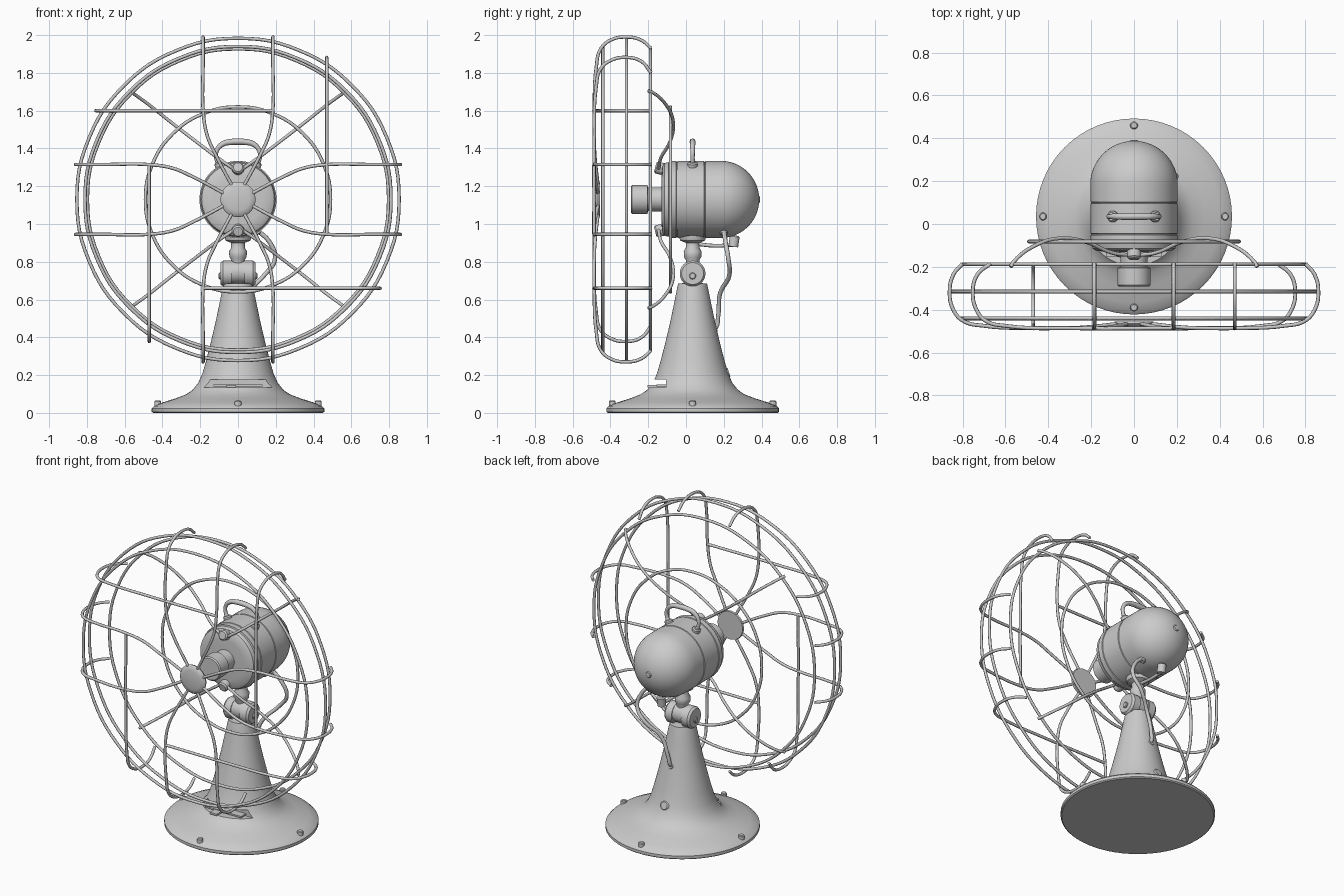
import bpy, bmesh, math
from mathutils import Vector, Matrix

if "Cube" in bpy.data.objects:
    bpy.data.objects.remove(bpy.data.objects["Cube"])

CY = 0.035      # stand axis in y
CZ = 1.13       # motor and cage axis in z
WIRE = 0.009


def finish(ob, angle=35):
    bpy.ops.object.select_all(action='DESELECT')
    ob.select_set(True)
    bpy.context.view_layer.objects.active = ob
    bpy.ops.object.shade_smooth_by_angle(angle=math.radians(angle))
    return ob


def mesh_object(name, bm):
    bmesh.ops.recalc_face_normals(bm, faces=bm.faces)
    me = bpy.data.meshes.new(name)
    bm.to_mesh(me)
    bm.free()
    ob = bpy.data.objects.new(name, me)
    bpy.context.collection.objects.link(ob)
    return ob


def lathe(name, profile, origin, direction=(0, 0, 1), segs=64):
    """Revolve (radius, height) points around direction through origin."""
    bm = bmesh.new()
    vs = [bm.verts.new((r, 0, h)) for r, h in profile]
    es = [bm.edges.new(p) for p in zip(vs, vs[1:])]
    bmesh.ops.spin(bm, geom=vs + es, cent=(0, 0, 0), axis=(0, 0, 1),
                   angle=2 * math.pi, steps=segs, use_duplicate=False)
    bmesh.ops.remove_doubles(bm, verts=bm.verts, dist=1e-5)
    rot = Vector((0, 0, 1)).rotation_difference(Vector(direction)).to_matrix().to_4x4()
    bm.transform(Matrix.Translation(origin) @ rot)
    return finish(mesh_object(name, bm))


def knob(name, origin, direction, r, length):
    """Short cylinder with a softened head."""
    b = r * 0.25
    return lathe(name, [(0, 0), (r, 0), (r, length - b), (r - b, length), (0, length)],
                 origin, direction, 20)


def tube(name, pts, radius=WIRE, radii=None, cyclic=False, res=6):
    """Round wire through points, turned into a mesh."""
    cu = bpy.data.curves.new(name, 'CURVE')
    cu.dimensions = '3D'
    cu.bevel_depth = radius
    cu.bevel_resolution = 2
    cu.resolution_u = res
    cu.use_fill_caps = True
    sp = cu.splines.new('BEZIER')
    sp.bezier_points.add(len(pts) - 1)
    sp.use_cyclic_u = cyclic
    for i, (bp, p) in enumerate(zip(sp.bezier_points, pts)):
        bp.co = p
        bp.handle_left_type = bp.handle_right_type = 'AUTO'
        bp.radius = radii[i] if radii else 1
    tmp = bpy.data.objects.new(name + "_curve", cu)
    bpy.context.collection.objects.link(tmp)
    bpy.context.view_layer.update()
    me = bpy.data.meshes.new_from_object(tmp.evaluated_get(bpy.context.evaluated_depsgraph_get()))
    bpy.data.objects.remove(tmp)
    ob = bpy.data.objects.new(name, me)
    bpy.context.collection.objects.link(ob)
    return finish(ob, 50)


def ring(name, r, y, radius=WIRE):
    pts = [(r * math.cos(a), y, CZ + r * math.sin(a))
           for a in (i * math.pi / 8 for i in range(16))]
    return tube(name, pts, radius, cyclic=True)


def box(name, lo, hi):
    bm = bmesh.new()
    bmesh.ops.create_cube(bm, size=1)
    lo, hi = Vector(lo), Vector(hi)
    bm.transform(Matrix.Translation((lo + hi) / 2) @ Matrix.Diagonal((*(hi - lo), 1)))
    return mesh_object(name, bm)


# flared stand with switch slot cut in the front
stand = lathe("stand", [
    (0, 0), (0.45, 0), (0.457, 0.006), (0.457, 0.024), (0.445, 0.036), (0.40, 0.055),
    (0.33, 0.077), (0.275, 0.098), (0.24, 0.122), (0.21, 0.16), (0.188, 0.21),
    (0.168, 0.28), (0.145, 0.37), (0.12, 0.475), (0.096, 0.59), (0.082, 0.66),
    (0.076, 0.685), (0, 0.69)], (0, CY, 0))
cutter = box("slot_cutter", (-0.2, -0.5, 0.135), (0.2, -0.105, 0.178))
cut = stand.modifiers.new("slot", 'BOOLEAN')
cut.operation, cut.object, cut.solver = 'DIFFERENCE', cutter, 'EXACT'
bpy.context.view_layer.objects.active = stand
bpy.ops.object.modifier_apply(modifier="slot")
bpy.data.objects.remove(cutter)
finish(stand)

# switch lever in the slot
box("switch_plate", (-0.13, -0.155, 0.14), (0.13, -0.10, 0.15))
box("switch_lever", (-0.06, -0.205, 0.135), (-0.01, -0.10, 0.147))

# base screws and rear cap
for i in range(4):
    a = i * math.pi / 2
    knob("base_screw", (0.425 * math.cos(a), CY + 0.425 * math.sin(a), 0.035),
         (0, 0, 1), 0.018, 0.03)
knob("rear_cap", (0, 0.185, 0.20), (0, 0.9, 0.3), 0.03, 0.045)

# tilt joint: two cheeks, knuckle, bolt heads
for s in (-1, 1):
    lathe("joint_cheek", [(0, 0), (0.068, 0), (0.068, 0.045), (0.058, 0.058), (0, 0.058)],
          (s * 0.034, CY, 0.738), (s, 0, 0), 40)
    knob("joint_bolt", (s * 0.088, CY, 0.725), (s, 0, 0), 0.018, 0.014)
lathe("joint_knuckle", [(0, -0.034), (0.06, -0.034), (0.06, 0.034), (0, 0.034)],
      (0, CY, 0.745), (1, 0, 0), 40)
lathe("swivel_post", [
    (0, 0.76), (0.036, 0.77), (0.036, 0.81), (0.046, 0.825), (0.047, 0.855), (0.036, 0.875),
    (0.036, 0.90), (0.065, 0.912), (0.07, 0.925), (0.07, 0.96), (0, 0.96)], (0, CY, 0), segs=40)

# motor housing with domed back and seams
R = 0.204
dome = [(R * math.cos(a), 0.185 + 0.203 * math.sin(a))
        for a in (i * math.pi / 24 for i in range(12))]
lathe("motor_housing", [
    (0, -0.13), (0.13, -0.13), (0.175, -0.125), (0.192, -0.115), (0.198, -0.092),
    (0.193, -0.09), (0.193, -0.086), (R, -0.084), (R, -0.052), (0.199, -0.05),
    (0.199, -0.046), (R, -0.044), (R, 0.095), (0.199, 0.097), (0.199, 0.101), (R, 0.103)]
    + dome + [(0, 0.388)], (0, 0, CZ), (0, 1, 0))
knob("rear_screw", (0, 0.38, CZ), (0, 1, 0), 0.02, 0.012)

# bare fan hub
lathe("fan_hub", [(0, -0.292), (0.07, -0.292), (0.077, -0.285), (0.077, -0.205),
                  (0.062, -0.2), (0.065, -0.12), (0, -0.12)], (0, 0, CZ), (0, 1, 0), 40)

# carrying handle
half = [(0.09, 1.30), (0.115, 1.35), (0.112, 1.39), (0.08, 1.424), (0.04, 1.434)]
arch = [(-x, CY, z) for x, z in half] + [(0, CY, 1.436)] + [(x, CY, z) for x, z in half[::-1]]
w = [0.9, 0.7, 0.75, 0.9, 1.0]
tube("carry_handle", arch, 0.016, w + [1.05] + w[::-1])
for s in (-1, 1):
    knob("handle_foot", (s * 0.09, CY, 1.29), (s * 0.35, 0, 1), 0.026, 0.04)

# oscillator arm and knob
tube("oscillator_arm", [(0, 0.05, 0.895), (0, 0.15, 0.885), (0, 0.26, 0.89)], 0.01)
knob("oscillator_knob", (0, 0.25, 0.88), (0, 0.15, 1), 0.026, 0.06)

# power cable from motor to stand
tube("power_cable", [(0.10, 0.20, 0.97), (0.17, 0.21, 0.90), (0.195, 0.225, 0.81),
                     (0.14, 0.23, 0.73), (0.05, 0.18, 0.63), (0.01, 0.17, 0.51),
                     (0, 0.155, 0.45), (0, 0.10, 0.44)], 0.012)
knob("cable_grommet_top", (0.09, 0.20, 0.98), (0.5, 0, -1), 0.02, 0.04)
knob("cable_grommet_bottom", (0, 0.13, 0.44), (0, 1, 0.2), 0.02, 0.035)

# cage rings
ring("cage_front_ring", 0.81, -0.44)
ring("cage_outer_ring", 0.853, -0.315)
ring("cage_rear_ring", 0.797, -0.188)
ring("cage_support_ring", 0.49, -0.082)

# front cage wires: (u across, v outward, y), repeated in four quarters
pair = [(0.185, 0.80, -0.185), (0.185, 0.842, -0.235), (0.185, 0.86, -0.315),
        (0.185, 0.843, -0.40), (0.185, 0.795, -0.453), (0.185, 0.70, -0.475),
        (0.185, 0.48, -0.486), (0.165, 0.345, -0.486), (0.12, 0.24, -0.483), (0.03, 0.07, -0.465)]
single = [(0.47, 0.67, -0.185), (0.47, 0.73, -0.235), (0.47, 0.752, -0.315),
          (0.47, 0.735, -0.40), (0.47, 0.69, -0.453), (0.47, 0.60, -0.475),
          (0.47, 0.30, -0.486), (0.47, -0.185, -0.486)]
for q in range(4):
    c, s = round(math.cos(q * math.pi / 2)), round(math.sin(q * math.pi / 2))
    for label, path, m in (("curved", pair, 1), ("curved", pair, -1), ("straight", single, 1)):
        tube("cage_%s_wire" % label,
             [(m * u * c - v * s, y, CZ + m * u * s + v * c) for u, v, y in path])

# plain disc in the middle of the cage
lathe("cage_badge", [(0, -0.482), (0.06, -0.48), (0.085, -0.474), (0.093, -0.465),
                     (0.09, -0.455), (0, -0.455)], (0, 0, CZ), (0, 1, 0), 48)

# diagonal rear supports and their clamp screws
for sz in (-1, 1):
    for sx in (-1, 1):
        tube("cage_support_wire", [
            (sx * x, y, CZ + sz * z) for x, y, z in (
                (0.575, -0.20, 0.575), (0.56, -0.175, 0.565), (0.47, -0.105, 0.50),
                (0.35, -0.067, 0.405), (0.22, -0.085, 0.305), (0.10, -0.135, 0.215),
                (0.02, -0.145, 0.16))])
    knob("clamp_screw", (0, -0.10, CZ + sz * 0.155), (0, -1, sz * 0.25), 0.032, 0.065)
